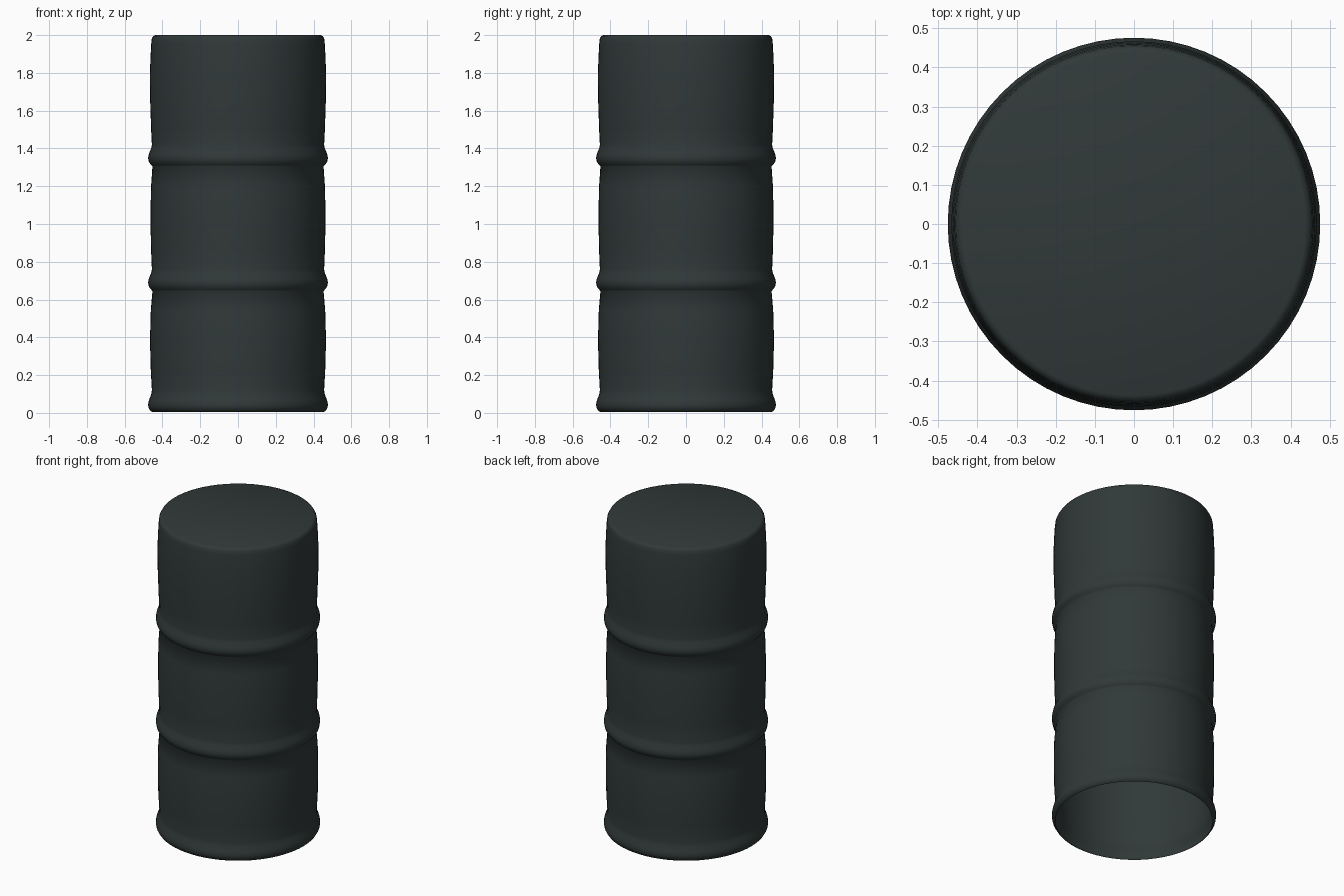
import bpy
import bmesh
from math import pi
from mathutils import Vector

cube = bpy.data.objects.get("Cube")
if cube:
    bpy.data.objects.remove(cube, do_unlink=True)

SIDES = 64

# One dark green-grey paint for the whole drum
paint = bpy.data.materials.new("dark_green_grey")
paint.use_nodes = True
colour = (0.030, 0.041, 0.040, 1)
paint.diffuse_color = colour
paint.node_tree.nodes["Principled BSDF"].inputs["Base Color"].default_value = colour


def rib(z):
    """Rounded hoop, steeper underneath, given as (radius, height)."""
    return [(0.453, z - 0.045), (0.460, z - 0.037), (0.472, z - 0.022),
            (0.476, z), (0.472, z + 0.022), (0.460, z + 0.050),
            (0.456, z + 0.070)]


def panel(low, high, bulge):
    """Gently bulging wall between two hoops."""
    steps = 5
    pts = []
    for i in range(1, steps):
        t = i / steps
        pts.append((0.456 + bulge * 4 * t * (1 - t), low + (high - low) * t))
    return pts


# Profile from the open bottom edge up to the centre of the lid
profile = [(0.455, 0.006), (0.465, 0.012), (0.474, 0.028), (0.476, 0.045),
           (0.472, 0.066), (0.460, 0.096), (0.456, 0.12)]
profile += panel(0.12, 0.645, 0.009) + rib(0.69)
profile += panel(0.76, 1.305, 0.007) + rib(1.35)
profile += [(0.460, 1.50), (0.465, 1.65), (0.467, 1.78), (0.463, 1.89),
            (0.459, 1.96), (0.456, 1.983), (0.449, 1.995), (0.438, 2.0),
            (0.0, 2.0)]

# Turn the profile into a single-walled shell
bm = bmesh.new()
verts = [bm.verts.new((r, 0, z)) for r, z in profile]
edges = [bm.edges.new(pair) for pair in zip(verts, verts[1:])]
bmesh.ops.spin(bm, geom=verts + edges, cent=Vector(), axis=Vector((0, 0, 1)),
               angle=2 * pi, steps=SIDES, use_duplicate=False)
bmesh.ops.remove_doubles(bm, verts=bm.verts, dist=0.0005)
bmesh.ops.recalc_face_normals(bm, faces=bm.faces)
lid_face = max(bm.faces, key=lambda f: f.calc_center_median().z)
if lid_face.normal.z < 0:
    bmesh.ops.reverse_faces(bm, faces=bm.faces)

mesh = bpy.data.meshes.new("drum_shell")
bm.to_mesh(mesh)
bm.free()
mesh.materials.append(paint)
drum = bpy.data.objects.new("drum_shell", mesh)
bpy.context.collection.objects.link(drum)

# Smooth shading
bpy.ops.object.select_all(action="DESELECT")
drum.select_set(True)
bpy.context.view_layer.objects.active = drum
bpy.ops.object.shade_smooth_by_angle(angle=pi / 3)
